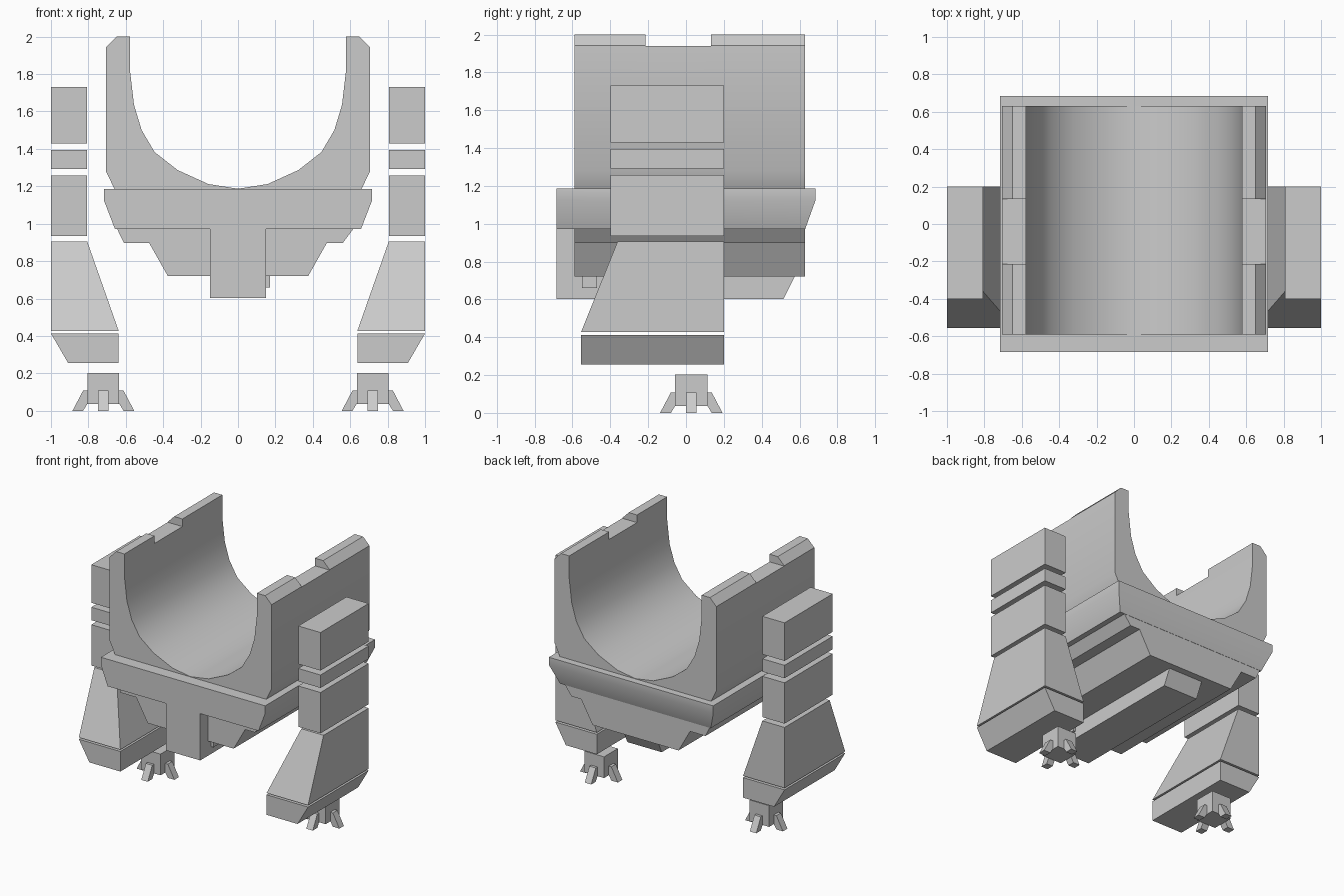
import bpy, bmesh

if "Cube" in bpy.data.objects:
    bpy.data.objects.remove(bpy.data.objects["Cube"])


def finish(name, bm, smooth=False):
    bmesh.ops.recalc_face_normals(bm, faces=bm.faces)
    mesh = bpy.data.meshes.new(name)
    bm.to_mesh(mesh)
    bm.free()
    ob = bpy.data.objects.new(name, mesh)
    bpy.context.collection.objects.link(ob)
    if smooth:
        smooth_shade(ob)
    return ob


def smooth_shade(ob):
    bpy.ops.object.select_all(action='DESELECT')
    ob.select_set(True)
    bpy.context.view_layer.objects.active = ob
    bpy.ops.object.shade_smooth_by_angle(angle=0.52)


def loft(name, rings, smooth=False):
    """Join equal-length rings of points and cap both ends."""
    bm = bmesh.new()
    vs = [[bm.verts.new(p) for p in r] for r in rings]
    n = len(vs[0])
    for a, b in zip(vs, vs[1:]):
        for i in range(n):
            j = (i + 1) % n
            bm.faces.new((a[i], a[j], b[j], b[i]))
    bm.faces.new(vs[0])
    bm.faces.new(vs[-1])
    return finish(name, bm, smooth)


def prism_y(name, prof, y0, y1):
    """Extrude an x-z profile along y."""
    return loft(name, [[(x, y, z) for x, z in prof] for y in (y0, y1)])


def prism_x(name, prof, x0, x1):
    """Extrude a y-z profile along x."""
    return loft(name, [[(x, y, z) for y, z in prof] for x in (x0, x1)])


def stack(name, levels, s=1, smooth=False):
    """Stack of rectangles (z, x0, x1, y0, y1); s mirrors x."""
    return loft(name, [[(s * x0, y0, z), (s * x1, y0, z), (s * x1, y1, z), (s * x0, y1, z)]
                       for z, x0, x1, y0, y1 in levels], smooth)


# open cradle with curved inside
half = [(0.158, 1.212), (0.323, 1.287), (0.446, 1.383), (0.515, 1.5), (0.556, 1.635),
        (0.578, 1.823), (0.578, 2.0), (0.65, 2.0), (0.706, 1.943), (0.706, 1.28), (0.655, 1.175)]
cradle = prism_y("cradle", [(0, 1.187)] + half + [(-x, z) for x, z in reversed(half)], -0.59, 0.63)

# notches in both cradle rims
cutter = stack("notch_cutter", [(1.94, -1, 1, -0.215, 0.133), (2.2, -1, 1, -0.215, 0.133)])
cutter.hide_render = True
mod = cradle.modifiers.new("notch", 'BOOLEAN')
mod.operation = 'DIFFERENCE'
mod.solver = 'EXACT'
mod.object = cutter
bpy.context.view_layer.objects.active = cradle
bpy.ops.object.modifier_apply(modifier="notch")
bpy.data.objects.remove(cutter)
smooth_shade(cradle)

# belt around the waist, straight in front and tapered elsewhere
stack("belt", [(1.185, -0.717, 0.717, -0.685, 0.685),
               (1.125, -0.717, 0.717, -0.685, 0.685),
               (0.972, -0.658, 0.658, -0.685, 0.63)], smooth=True)

# stepped underside
prism_y("lower_body", [(-0.65, 0.98), (-0.61, 0.897), (-0.475, 0.897), (-0.375, 0.72),
                       (0.375, 0.72), (0.475, 0.897), (0.56, 0.897), (0.622, 0.98)], -0.59, 0.628)

# central keel with front plate and small side latch
prism_x("keel", [(-0.685, 0.972), (-0.685, 0.603), (0.516, 0.603), (0.574, 0.72), (0.574, 0.972)],
        -0.15, 0.15)
stack("side_latch", [(0.66, 0.14, 0.17, -0.55, -0.47), (0.73, 0.14, 0.17, -0.55, -0.47)])

# arms, built on both sides
toe = [(0.07, 0.038), (0.07, 0.108), (0.108, 0.108), (0.165, 0), (0.108, 0), (0.085, 0.038)]
for s, side in ((1, "right"), (-1, "left")):
    for i, (z0, z1) in enumerate(((1.43, 1.73), (1.293, 1.395), (0.935, 1.257))):
        stack(f"{side}_arm_block_{i + 1}", [(z0, 0.806, 1, -0.4, 0.2), (z1, 0.806, 1, -0.4, 0.2)], s)
    stack(f"{side}_forearm", [(0.427, 0.638, 1, -0.555, 0.2), (0.905, 0.806, 1, -0.362, 0.2)], s)
    stack(f"{side}_cuff", [(0.255, 0.638, 0.908, -0.555, 0.2), (0.413, 0.638, 1, -0.555, 0.2)], s)
    # claw hub with four splayed toes
    cx, cy = s * 0.72, 0.028
    stack(f"{side}_claw_hub", [(0.036, 0.635, 0.805, -0.058, 0.114), (0.203, 0.635, 0.805, -0.058, 0.114)], s)
    for d, label in ((1, "a"), (-1, "b")):
        prism_y(f"{side}_side_toe_{label}", [(cx + d * r, z) for r, z in toe], cy - 0.028, cy + 0.028)
        prism_x(f"{side}_end_toe_{label}", [(cy + d * r, z) for r, z in toe], cx - 0.028, cx + 0.028)
